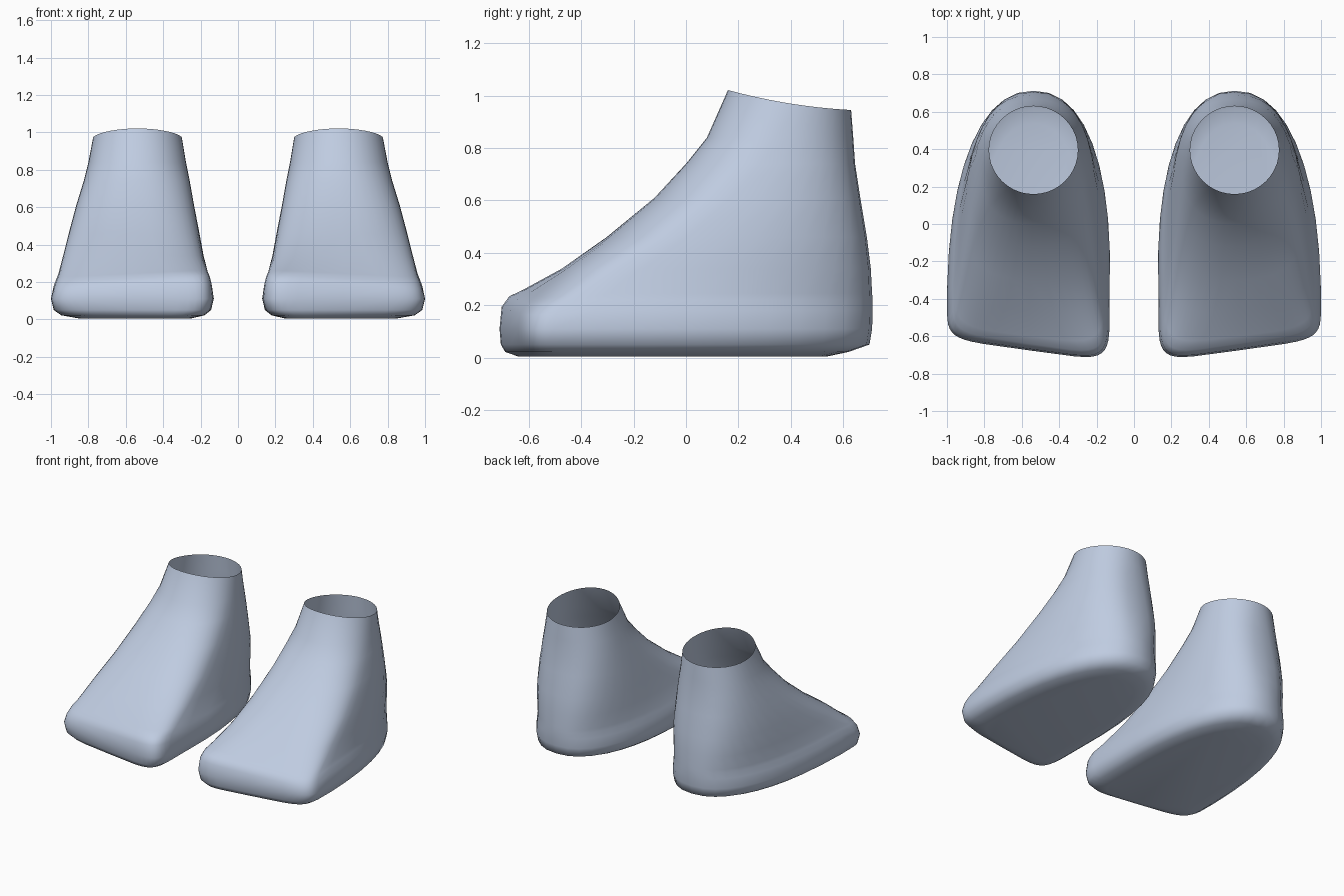
import bpy, bmesh
from math import cos, sin, pi, copysign

cube = bpy.data.objects.get("Cube")
if cube:
    bpy.data.objects.remove(cube, do_unlink=True)

mat = bpy.data.materials.new("pale blue grey")
mat.use_nodes = True
colour = (0.52, 0.60, 0.75, 1)
mat.diffuse_color = colour
mat.node_tree.nodes["Principled BSDF"].inputs["Base Color"].default_value = colour

SEGMENTS = 40
ANKLE_X = 0.5375

# Level outlines from sole to ankle:
# height, toe y, heel y, widest y, inner x, outer x, toe squareness, heel squareness, toe slant
LAYERS = [
    (0.005, -0.61, 0.54, -0.32, 0.25, 0.85, 5, 2.3, 0.06),
    (0.022, -0.655, 0.62, -0.34, 0.18, 0.945, 6, 2.3, 0.06),
    (0.05, -0.67, 0.70, -0.35, 0.145, 0.985, 6.5, 2.3, 0.06),
    (0.11, -0.675, 0.71, -0.36, 0.13, 1.0, 6.5, 2.3, 0.06),
    (0.18, -0.667, 0.712, -0.35, 0.14, 0.985, 6.5, 2.3, 0.06),
    (0.22, -0.64, 0.712, -0.33, 0.15, 0.97, 6, 2.3, 0.06),
    (0.245, -0.60, 0.71, -0.30, 0.16, 0.96, 5, 2.35, 0.05),
    (0.34, -0.465, 0.705, -0.17, 0.185, 0.935, 3.5, 2.45, 0.03),
    (0.46, -0.30, 0.69, 0.0, 0.207, 0.905, 2.8, 2.55, 0.02),
    (0.61, -0.12, 0.665, 0.17, 0.235, 0.865, 2.5, 2.5, 0.01),
    (0.74, 0.0, 0.645, 0.28, 0.258, 0.825, 2.3, 2.4, 0),
    (0.84, 0.08, 0.638, 0.34, 0.278, 0.80, 2.1, 2.2, 0),
    (0.97, 0.16, 0.63, 0.395, 0.30, 0.775, 2, 2, 0),
]


def power(v, n):
    return copysign(abs(v) ** (2 / n), v)


def outline(layer):
    """Rounded outline with a square slanted toe and a round heel."""
    z, toe, heel, wide, inner, outer, n_toe, n_heel, slant = layer
    middle = (inner + outer) / 2
    points = []
    for i in range(SEGMENTS):
        a = 2 * pi * i / SEGMENTS
        c, s = cos(a), sin(a)
        n = n_toe if s < 0 else n_heel
        u, v = power(c, n), power(s, n)
        x = middle + u * (outer - inner) / 2
        if v < 0:
            y = wide + (wide - toe) * v - slant * u * v
        else:
            # heel lies straight under the ankle
            x += (ANKLE_X - middle) * v
            y = wide + (heel - wide) * v
        # inner side of the toe box is a little higher
        lift = 0.02 * u * v if 0.15 < z < 0.3 and v < 0 else 0
        # ankle rim slopes down to the back
        if layer is LAYERS[-1]:
            lift = 0.013 * v * v - 0.038 * v
        points.append((x, y, z + lift))
    return points


def make_foot(name, side):
    bm = bmesh.new()
    rings = [[bm.verts.new((side * x, y, z)) for x, y, z in outline(layer)]
             for layer in LAYERS]
    for low, high in zip(rings, rings[1:]):
        for i in range(SEGMENTS):
            j = (i + 1) % SEGMENTS
            bm.faces.new((low[i], low[j], high[j], high[i]))
    # closed sole, open ankle
    bm.faces.new(rings[0][::-1])
    if side < 0:
        bmesh.ops.reverse_faces(bm, faces=bm.faces[:])
    for face in bm.faces:
        face.smooth = True
    mesh = bpy.data.meshes.new(name)
    bm.to_mesh(mesh)
    bm.free()
    mesh.materials.append(mat)
    foot = bpy.data.objects.new(name, mesh)
    bpy.context.collection.objects.link(foot)


make_foot("left_foot", 1)
make_foot("right_foot", -1)
